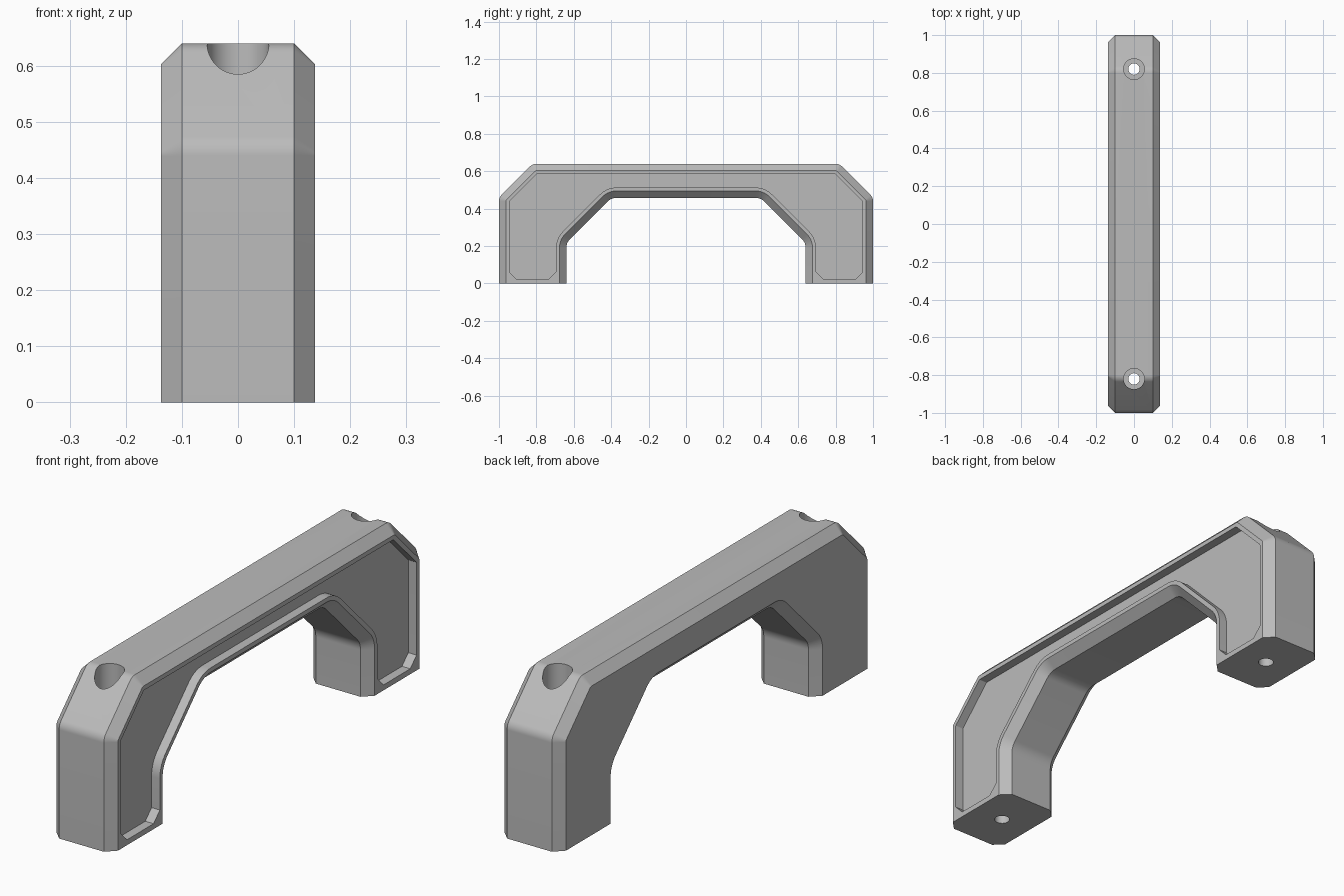
import bpy, bmesh, math
from mathutils import Vector

cube = bpy.data.objects.get("Cube")
if cube:
    bpy.data.objects.remove(cube, do_unlink=True)

HALF_W, CHAMFER = 0.137, 0.037
RECESS_INSET, RECESS_DEPTH = 0.055, 0.037
HOLE_Y, BORE_FLOOR = 0.82, 0.35
T = math.tan(math.pi / 8)


def fillet(prev, corner, nxt, radius, steps=8):
    """Arc points that round one corner of a (y, z) outline."""
    p, c, n = Vector(prev), Vector(corner), Vector(nxt)
    a, b = (p - c).normalized(), (n - c).normalized()
    half = a.angle(b) / 2
    centre = c + (a + b).normalized() * radius / math.sin(half)
    start = c + a * radius / math.tan(half) - centre
    end = c + b * radius / math.tan(half) - centre
    return [centre + start.lerp(end, i / steps).normalized() * radius
            for i in range(steps + 1)]


def mirrored(pts):
    return [Vector((-p.x, p.y)) for p in reversed(pts)]


def outline(d, foot=0.0, foot_cut=0.0):
    """Handle outline shrunk by d, with optional cut foot corners."""
    outer = [(1 - d, foot), (1 - d, 0.46 - d * T), (0.82 - d * T, 0.64 - d), (0, 0.64 - d)]
    inner = [(0, 0.458 + d), (0.40 + d * T, 0.458 + d), (0.64 + d, 0.218 + d * T), (0.64 + d, foot)]
    r_out, r_in = max(0.05 - d, 0.004), 0.07 + d
    if foot_cut:
        start = [Vector((1 - d - foot_cut, foot)), Vector((1 - d, foot + foot_cut))]
        end = [Vector((0.64 + d, foot + foot_cut)), Vector((0.64 + d + foot_cut, foot))]
    else:
        start, end = [Vector(outer[0])], [Vector(inner[3])]
    top = start + fillet(*outer[:3], r_out) + fillet(*outer[1:], r_out)
    under = fillet(*inner[:3], r_in) + fillet(*inner[1:], r_in) + end
    return top + mirrored(top) + mirrored(under) + under


def loft(name, sections):
    """Solid through matching outlines placed along x."""
    bm = bmesh.new()
    rings = [[bm.verts.new((x, p.x, p.y)) for p in pts] for x, pts in sections]
    for a, b in zip(rings, rings[1:]):
        for i in range(len(a)):
            j = (i + 1) % len(a)
            bm.faces.new((a[i], a[j], b[j], b[i]))
    bm.faces.new(rings[0])
    bm.faces.new(rings[-1])
    bmesh.ops.recalc_face_normals(bm, faces=bm.faces)
    mesh = bpy.data.meshes.new(name)
    bm.to_mesh(mesh)
    bm.free()
    obj = bpy.data.objects.new(name, mesh)
    bpy.context.collection.objects.link(obj)
    return obj


def cylinder(name, radius, y, z0, z1):
    bpy.ops.mesh.primitive_cylinder_add(vertices=48, radius=radius, depth=z1 - z0,
                                        location=(0, y, (z0 + z1) / 2))
    bpy.context.object.name = name
    return bpy.context.object


# Chamfered handle body
body = loft("handle_body", [
    (-HALF_W, outline(CHAMFER)), (-HALF_W + CHAMFER, outline(0)),
    (HALF_W - CHAMFER, outline(0)), (HALF_W, outline(CHAMFER))])

# Recessed panel on one side
panel = outline(RECESS_INSET, 0.022, 0.04)
cutters = [loft("recess_cutter", [(HALF_W - RECESS_DEPTH, panel), (HALF_W + 0.1, panel)])]

# Counterbored screw holes through both legs
for y in (-HOLE_Y, HOLE_Y):
    cutters.append(cylinder("counterbore_cutter", 0.055, y, BORE_FLOOR, 0.8))
    cutters.append(cylinder("screw_hole_cutter", 0.03, y, -0.1, BORE_FLOOR + 0.1))

bpy.context.view_layer.update()
bpy.ops.object.select_all(action='DESELECT')
bpy.context.view_layer.objects.active = body
body.select_set(True)
for cutter in cutters:
    cutter.hide_render = True
    mod = body.modifiers.new("cut", 'BOOLEAN')
    mod.operation, mod.solver, mod.object = 'DIFFERENCE', 'EXACT', cutter
    bpy.ops.object.modifier_apply(modifier=mod.name)
    bpy.data.objects.remove(cutter, do_unlink=True)

# Plain grey finish
grey = bpy.data.materials.new("plain_grey")
grey.use_nodes = True
grey.diffuse_color = (0.5, 0.5, 0.5, 1)
grey.node_tree.nodes["Principled BSDF"].inputs["Base Color"].default_value = (0.5, 0.5, 0.5, 1)
body.data.materials.clear()
body.data.materials.append(grey)
bpy.ops.object.shade_smooth_by_angle(angle=math.radians(30))
